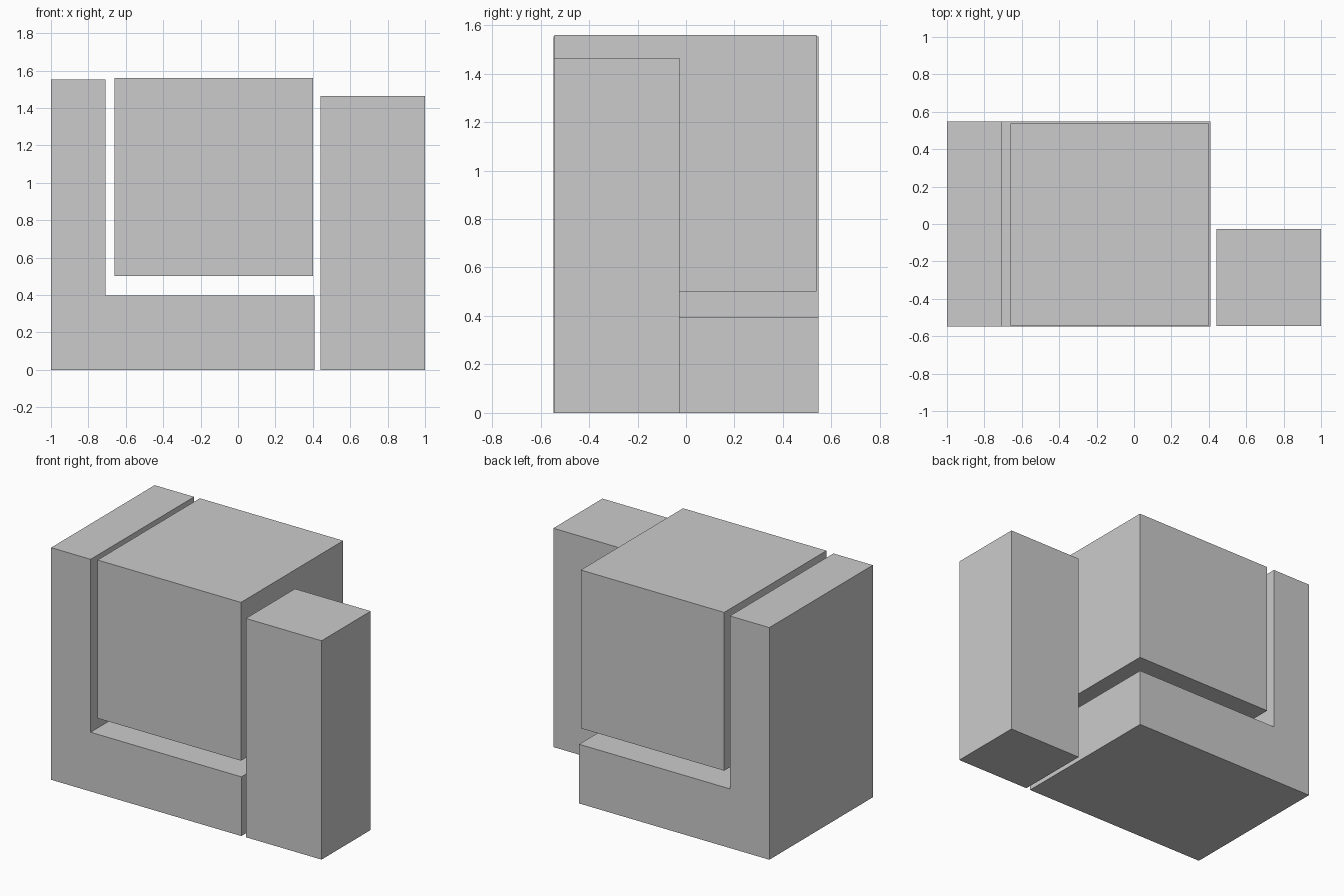
import bpy
import bmesh

if "Cube" in bpy.data.objects:
    bpy.data.objects.remove(bpy.data.objects["Cube"])


def extrude_profile(name, profile, y_front, y_back):
    """Closed x-z outline extruded along y."""
    bm = bmesh.new()
    face = bm.faces.new([bm.verts.new((x, y_front, z)) for x, z in profile])
    result = bmesh.ops.extrude_face_region(bm, geom=[face])
    moved = [v for v in result["geom"] if isinstance(v, bmesh.types.BMVert)]
    bmesh.ops.translate(bm, verts=moved, vec=(0, y_back - y_front, 0))
    bmesh.ops.recalc_face_normals(bm, faces=bm.faces)
    mesh = bpy.data.meshes.new(name)
    bm.to_mesh(mesh)
    bm.free()
    obj = bpy.data.objects.new(name, mesh)
    bpy.context.collection.objects.link(obj)
    return obj


def box_profile(x0, x1, z0, z1):
    return [(x0, z0), (x1, z0), (x1, z1), (x0, z1)]


# L-shaped base with upright left wall
extrude_profile("l_shaped_base",
                [(-1, 0), (0.408, 0), (0.408, 0.396), (-0.708, 0.396),
                 (-0.708, 1.553), (-1, 1.553)], -0.547, 0.547)

# Floating cube nested in the L
extrude_profile("upper_cube", box_profile(-0.659, 0.402, 0.501, 1.56), -0.543, 0.538)

# Square pillar at the front right
extrude_profile("right_pillar", box_profile(0.44, 1, 0, 1.464), -0.545, -0.026)
